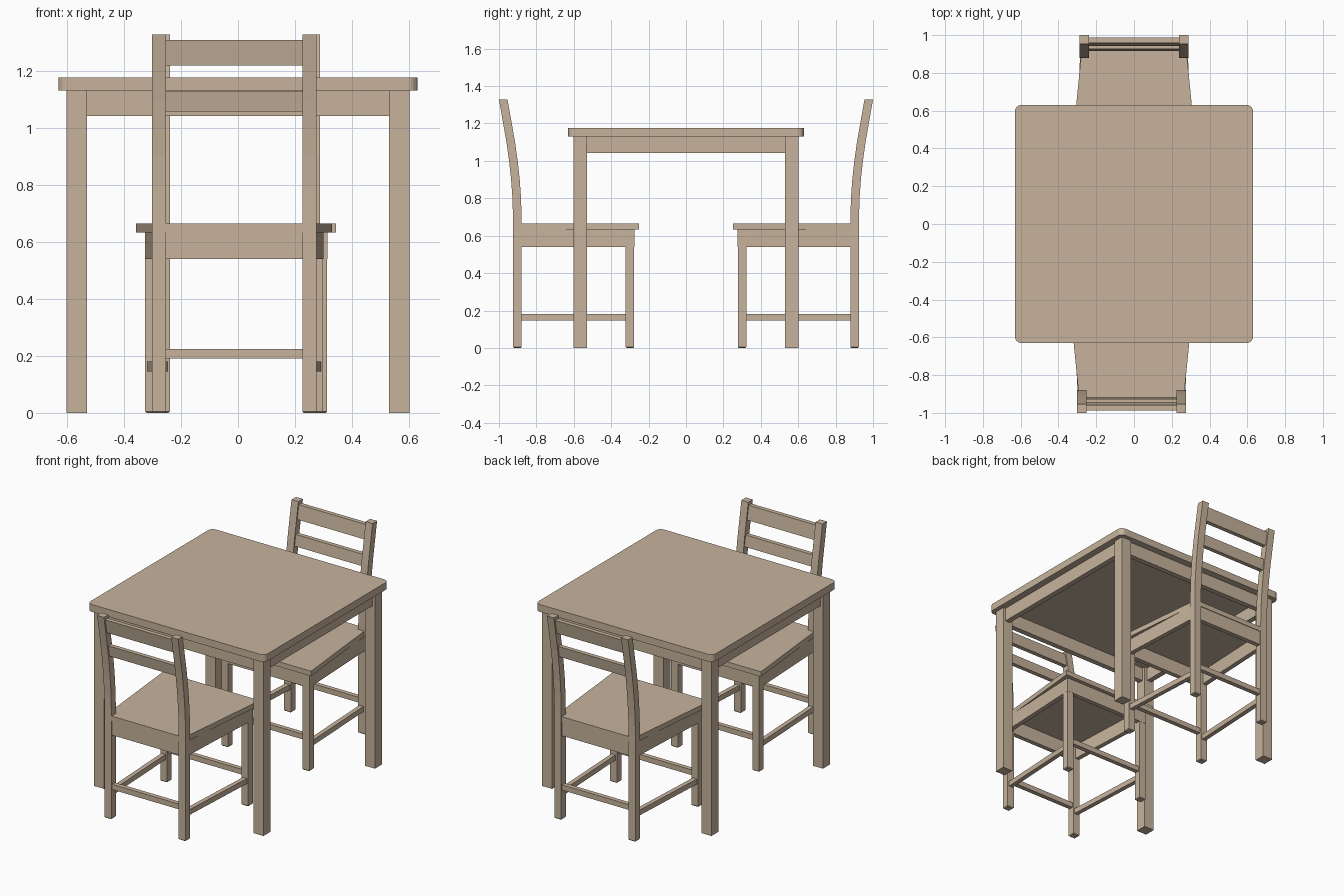
import bpy, bmesh, math
from mathutils import Vector

if "Cube" in bpy.data.objects:
    bpy.data.objects.remove(bpy.data.objects["Cube"])

wood = bpy.data.materials.new("light tan wood")
wood.diffuse_color = (0.57, 0.45, 0.335, 1)
wood.use_nodes = True
wood.node_tree.nodes["Principled BSDF"].inputs["Base Color"].default_value = wood.diffuse_color


def finish(name, bm):
    bmesh.ops.recalc_face_normals(bm, faces=bm.faces)
    me = bpy.data.meshes.new(name)
    bm.to_mesh(me)
    bm.free()
    me.materials.append(wood)
    ob = bpy.data.objects.new(name, me)
    bpy.context.collection.objects.link(ob)
    return ob


def prism(name, pts, vec):
    """Extrude a closed polygon of 3D points along vec."""
    bm = bmesh.new()
    f = bm.faces.new([bm.verts.new(p) for p in pts])
    r = bmesh.ops.extrude_face_region(bm, geom=[f])
    bmesh.ops.translate(bm, vec=vec, verts=[v for v in r["geom"] if isinstance(v, bmesh.types.BMVert)])
    return finish(name, bm)


def slab(name, pts, z0, z1):
    return prism(name, [(x, y, z0) for x, y in pts], (0, 0, z1 - z0))


def box(name, x0, x1, y0, y1, z0, z1):
    return slab(name, [(x0, y0), (x1, y0), (x1, y1), (x0, y1)], z0, z1)


def chamfer_foot(ob, size=0.005):
    """Small chamfer around the edges that touch the floor."""
    bm = bmesh.new()
    bm.from_mesh(ob.data)
    edges = [e for e in bm.edges if all(v.co.z < 1e-4 for v in e.verts)]
    bmesh.ops.bevel(bm, geom=edges, offset=size, segments=1, affect='EDGES')
    bm.to_mesh(ob.data)
    bm.free()


# --- Table ---
top = box("table_top", -0.63, 0.63, -0.63, 0.63, 1.13, 1.177)
bm = bmesh.new()
bm.from_mesh(top.data)
upright = [e for e in bm.edges if abs(e.verts[0].co.z - e.verts[1].co.z) > 0.01]
bmesh.ops.bevel(bm, geom=upright, offset=0.033, segments=5, profile=0.5, affect='EDGES')
bm.to_mesh(top.data)
bm.free()

for s in (-1, 1):
    for t in (-1, 1):
        box("table_leg", s * 0.53, s * 0.602, t * 0.53, t * 0.602, 0, 1.13)
    box("table_apron_long", -0.53, 0.53, s * 0.55, s * 0.585, 1.042, 1.13)
    box("table_apron_side", s * 0.55, s * 0.585, -0.53, 0.53, 1.042, 1.13)

# --- Chair back curve: rear face (y, z) from floor to top ---
REAR = [(-0.925, 0), (-0.925, 0.7), (-0.928, 0.8), (-0.935, 0.9),
        (-0.946, 1.0), (-0.96, 1.1), (-1.0, 1.328)]
THICK = 0.046


def rear_y(z):
    for (y0, z0), (y1, z1) in zip(REAR, REAR[1:]):
        if z <= z1:
            return y0 + (y1 - y0) * (z - z0) / (z1 - z0)


def chair(prefix, cx, turn):
    parts = []

    def add(ob):
        parts.append(ob)
        return ob

    # seat, notched around the back posts
    half = [(0.239, -0.922), (0.239, -0.88), (0.281, -0.88), (0.344, -0.25)]
    add(slab(prefix + "_seat", half + [(-x, y) for x, y in reversed(half)], 0.632, 0.664))

    profile = REAR + [(y + THICK, z) for y, z in reversed(REAR)]
    for s in (-1, 1):
        # curved back post and front leg
        post = add(prism(prefix + "_back_post", [(s * 0.239, y, z) for y, z in profile], (s * 0.049, 0, 0)))
        leg = add(box(prefix + "_front_leg", s * 0.264, s * 0.3125, -0.323, -0.277, 0, 0.632))
        chamfer_foot(post)
        chamfer_foot(leg)
        # side apron and side stretcher, widening to the front
        add(slab(prefix + "_side_apron", [(s * 0.286, -0.88), (s * 0.3135, -0.276),
                                          (s * 0.283, -0.276), (s * 0.256, -0.88)], 0.54, 0.632))
        add(slab(prefix + "_side_stretcher", [(s * 0.276, -0.882), (s * 0.304, -0.32),
                                              (s * 0.275, -0.32), (s * 0.247, -0.882)], 0.146, 0.18))

    # rear and front cross pieces
    add(box(prefix + "_rear_apron", -0.239, 0.239, -0.918, -0.888, 0.54, 0.632))
    add(box(prefix + "_front_apron", -0.283, 0.283, -0.306, -0.276, 0.54, 0.632))
    add(box(prefix + "_rear_stretcher", -0.239, 0.239, -0.917, -0.888, 0.19, 0.224))
    add(box(prefix + "_front_stretcher", -0.264, 0.264, -0.315, -0.286, 0.19, 0.224))

    # two back rails following the lean of the posts
    for name, z0, z1 in (("_top_rail", 1.218, 1.307), ("_lower_rail", 1.057, 1.128)):
        ya, yb = rear_y(z0) + 0.01, rear_y(z1) + 0.01
        add(prism(prefix + name, [(-0.239, ya, z0), (-0.239, yb, z1),
                                  (-0.239, yb + 0.028, z1), (-0.239, ya + 0.028, z0)], (0.478, 0, 0)))

    for ob in parts:
        ob.location.x = cx
        ob.rotation_euler.z = turn


chair("front_chair", -0.0135, 0)
chair("back_chair", 0, math.pi)
